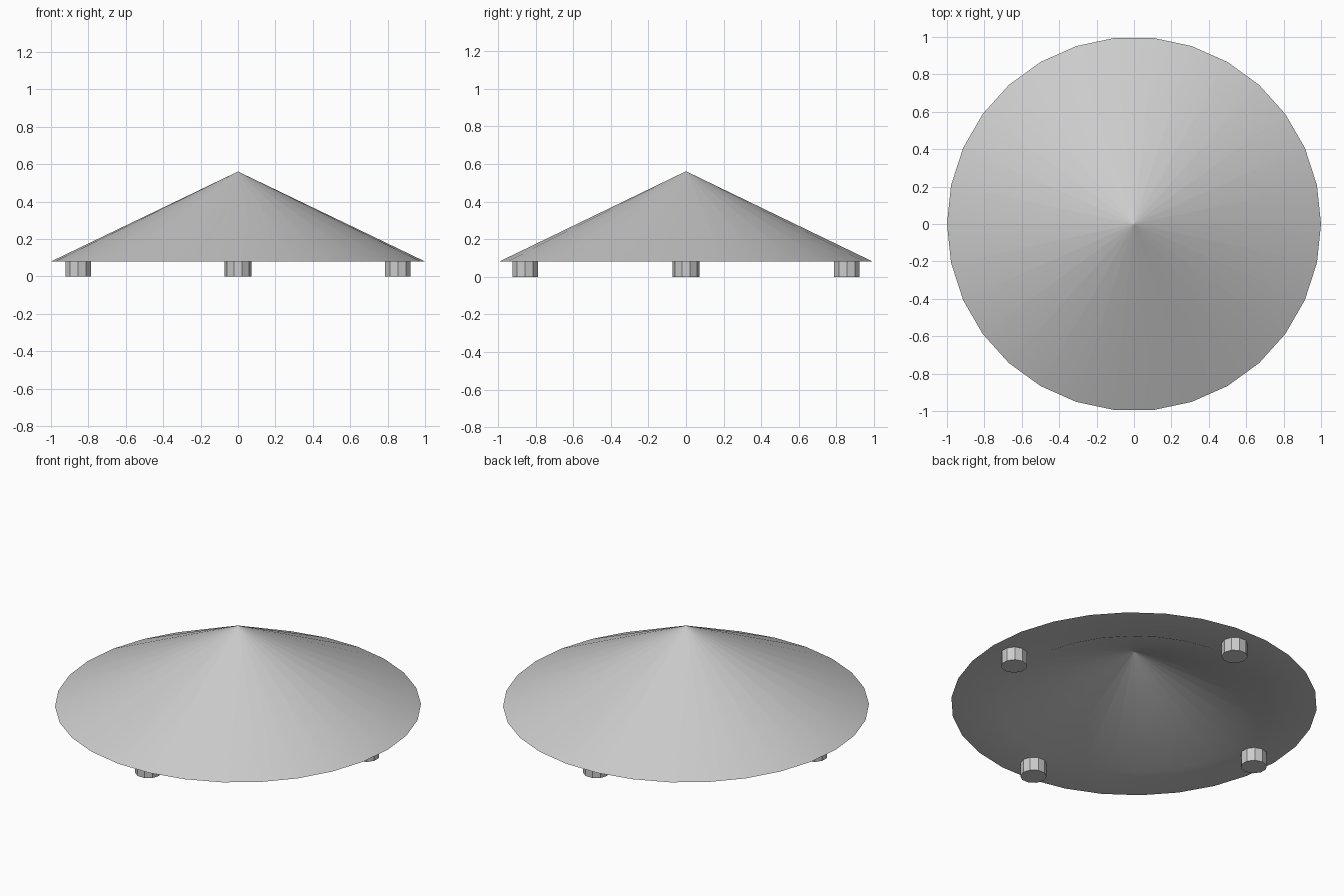
import bpy
import bmesh
from math import cos, sin, tau
from mathutils import Matrix

cube = bpy.data.objects.get("Cube")
if cube:
    bpy.data.objects.remove(cube)

# One plain grey for everything
GREY = (0.6, 0.6, 0.6, 1.0)
grey = bpy.data.materials.new("light_grey")
grey.use_nodes = True
grey.diffuse_color = GREY
grey.node_tree.nodes["Principled BSDF"].inputs["Base Color"].default_value = GREY

SIDES = 30
BASE_Z = 0.08
TIP = 0.002   # tiny flat on each point keeps the shading crisp up to the tip


def add_object(name, bm):
    bmesh.ops.recalc_face_normals(bm, faces=bm.faces)
    mesh = bpy.data.meshes.new(name)
    bm.to_mesh(mesh)
    bm.free()
    mesh.materials.append(grey)
    obj = bpy.data.objects.new(name, mesh)
    bpy.context.collection.objects.link(obj)
    return obj


# Conical shell: outer slope, flat underside rim, hollow conical recess
profile = [(TIP, 0.56), (1.0, BASE_Z), (0.74, BASE_Z), (TIP, 0.41)]
bm = bmesh.new()
rings = []
for radius, z in profile:
    rings.append([bm.verts.new((radius * cos(tau * i / SIDES),
                                radius * sin(tau * i / SIDES), z))
                  for i in range(SIDES)])
for upper, lower in zip(rings, rings[1:]):
    for i in range(SIDES):
        j = (i + 1) % SIDES
        bm.faces.new((upper[i], lower[i], lower[j], upper[j]))
for tip in (rings[0], rings[-1]):
    bm.faces.new(tip)
for face in bm.faces:
    face.smooth = True

# Crisp outer rim and tips, soft transition into the recess
for ring in (rings[0], rings[1], rings[3]):
    for i in range(SIDES):
        bm.edges.get((ring[i], ring[(i + 1) % SIDES])).smooth = False
add_object("conical_shell", bm)

# Four short faceted feet, one on each axis
for k, side in enumerate(("left", "back", "right", "front")):
    bm = bmesh.new()
    place = (Matrix.Rotation(tau * k / 4, 4, "Z")
             @ Matrix.Translation((0.855, 0, BASE_Z / 2))
             @ Matrix.Rotation(tau / 4, 4, "Z"))
    start = Matrix.Rotation(tau / 4, 4, "Z")   # a corner points outward
    bmesh.ops.create_cone(bm, cap_ends=True, segments=10, radius1=0.072,
                          radius2=0.072, depth=BASE_Z, matrix=place @ start)
    add_object(side + "_foot", bm)
